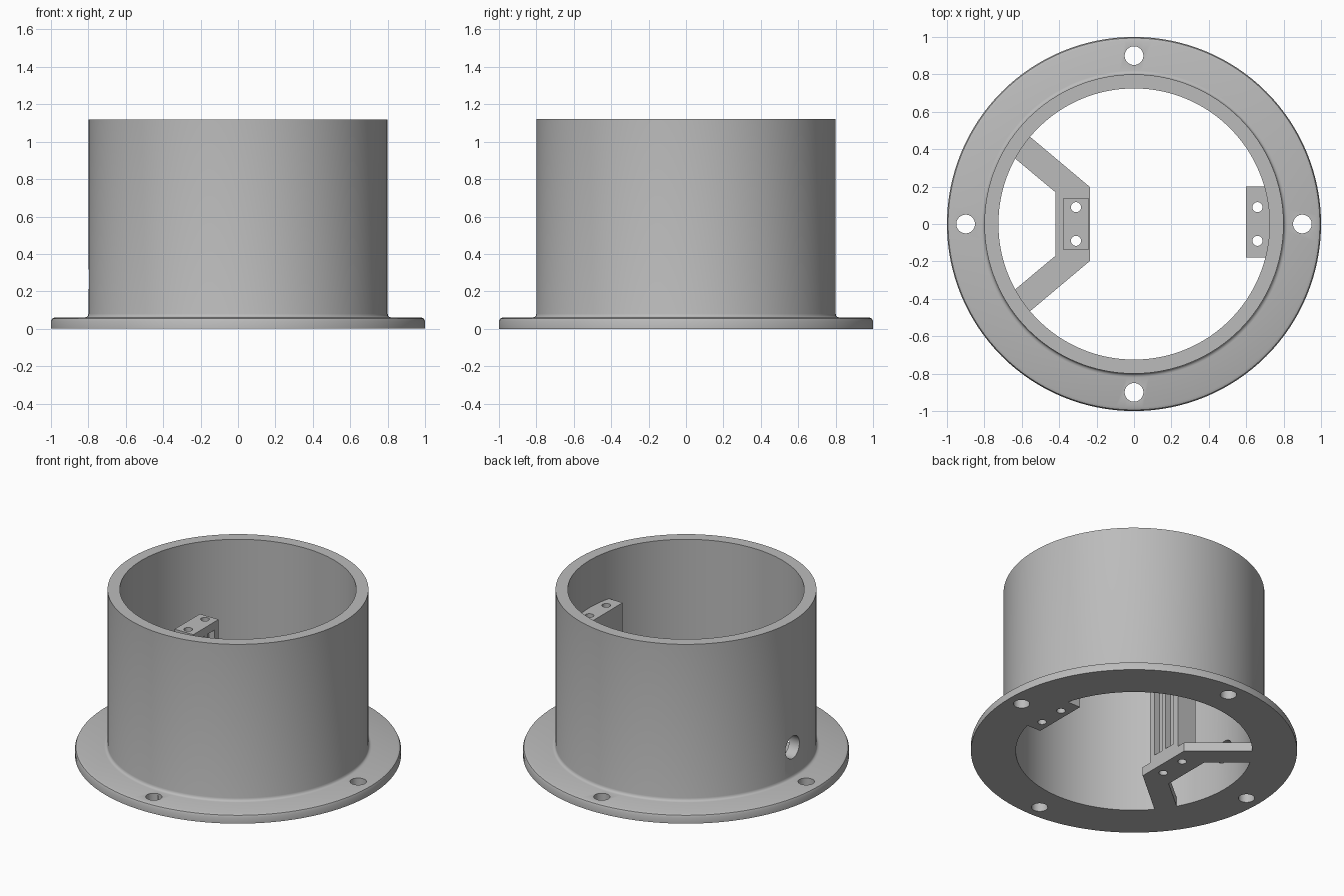
import bpy, bmesh, math
from mathutils import Matrix

if "Cube" in bpy.data.objects:
    bpy.data.objects.remove(bpy.data.objects["Cube"])

grey = bpy.data.materials.new("light grey")
grey.diffuse_color = (0.5, 0.5, 0.5, 1)
grey.use_nodes = True
grey.node_tree.nodes["Principled BSDF"].inputs["Base Color"].default_value = grey.diffuse_color


def make(name, bm):
    bmesh.ops.recalc_face_normals(bm, faces=bm.faces)
    me = bpy.data.meshes.new(name)
    bm.to_mesh(me)
    bm.free()
    me.materials.append(grey)
    ob = bpy.data.objects.new(name, me)
    bpy.context.collection.objects.link(ob)
    return ob


def lathe(name, profile, n=128):
    """Spin a closed (r, z) profile around z."""
    bm = bmesh.new()
    rings = []
    for i in range(n):
        a = 2 * math.pi * i / n
        rings.append([bm.verts.new((r * math.cos(a), r * math.sin(a), z)) for r, z in profile])
    m = len(profile)
    for i in range(n):
        p, q = rings[i], rings[(i + 1) % n]
        for j in range(m):
            k = (j + 1) % m
            bm.faces.new((p[j], q[j], q[k], p[k]))
    return make(name, bm)


def prism(name, outline, z0, z1):
    """Extrude an (x, y) outline from z0 to z1."""
    bm = bmesh.new()
    low = [bm.verts.new((x, y, z0)) for x, y in outline]
    high = [bm.verts.new((x, y, z1)) for x, y in outline]
    bm.faces.new(low[::-1])
    bm.faces.new(high)
    for i in range(len(low)):
        k = (i + 1) % len(low)
        bm.faces.new((low[i], low[k], high[k], high[i]))
    return make(name, bm)


def box(name, x0, x1, y0, y1, z0, z1):
    return prism(name, [(x0, y0), (x1, y0), (x1, y1), (x0, y1)], z0, z1)


def rod(loc, r, depth, along_x=False, n=48):
    bm = bmesh.new()
    rot = Matrix.Rotation(math.pi / 2, 4, 'Y') if along_x else Matrix()
    bmesh.ops.create_cone(bm, cap_ends=True, segments=n, radius1=r, radius2=r, depth=depth,
                          matrix=Matrix.Translation(loc) @ rot)
    return make("cutter", bm)


def finish(ob, cutters=()):
    """Cut the openings, drop the cutters and shade smooth."""
    bpy.ops.object.select_all(action='DESELECT')
    bpy.context.view_layer.objects.active = ob
    ob.select_set(True)
    for c in cutters:
        mod = ob.modifiers.new("cut", 'BOOLEAN')
        mod.operation, mod.solver, mod.object = 'DIFFERENCE', 'EXACT', c
        bpy.ops.object.modifier_apply(modifier=mod.name)
        bpy.data.objects.remove(c)
    bpy.ops.object.shade_smooth_by_angle(angle=math.radians(30))


R = 0.727  # bore radius


def arc(a0, a1, n):
    return [(R * math.cos(a0 + (a1 - a0) * i / n), R * math.sin(a0 + (a1 - a0) * i / n))
            for i in range(n + 1)]


# Flanged tube with rounded flange rim and fillet, four bolt holes, one side hole
tube = lathe("flanged_tube", [(0.725, 0), (1, 0), (1, 0.04), (0.994, 0.054), (0.98, 0.06),
                              (0.82, 0.06), (0.809, 0.063), (0.803, 0.069), (0.8, 0.08),
                              (0.8, 1.12), (0.725, 1.12)])
bolts = [rod((0.9 * x, 0.9 * y, 0.03), 0.05, 0.3) for x, y in ((1, 0), (0, 1), (-1, 0), (0, -1))]
finish(tube, bolts + [rod((-0.77, 0, 0.265), 0.075, 0.3, True)])


def screw_holes(x):
    return [rod((x, s * 0.09, 0.4), 0.027, 1.2, n=32) for s in (1, -1)]


# Thin bracket plate with two arms reaching the bore
a0, a1 = math.atan2(0.47, -0.56), math.atan2(0.35, -0.635)
upper = [(-0.235, 0.197)] + arc(a0, a1, 4) + [(-0.42, 0.17)]
lower = [(x, -y) for x, y in reversed(upper)]
plate = prism("bracket_plate", upper + lower, 0, 0.06)
finish(plate, screw_holes(-0.31))

# Mounting post on the plate with two front grooves
post = box("mounting_post", -0.38, -0.24, -0.135, 0.135, 0.06, 0.8)
grooves = [box("cutter", -0.28, -0.2, y, y + 0.075, 0.1, 0.745) for y in (-0.09, 0.015)]
finish(post, screw_holes(-0.31) + grooves)

# Opposite mounting block against the bore
b0, b1 = math.asin(-0.18 / R), math.asin(0.2 / R)
block = prism("mounting_block", [(0.6, -0.18)] + arc(b0, b1, 12) + [(0.6, 0.2)], 0, 0.8)
finish(block, screw_holes(0.66))
